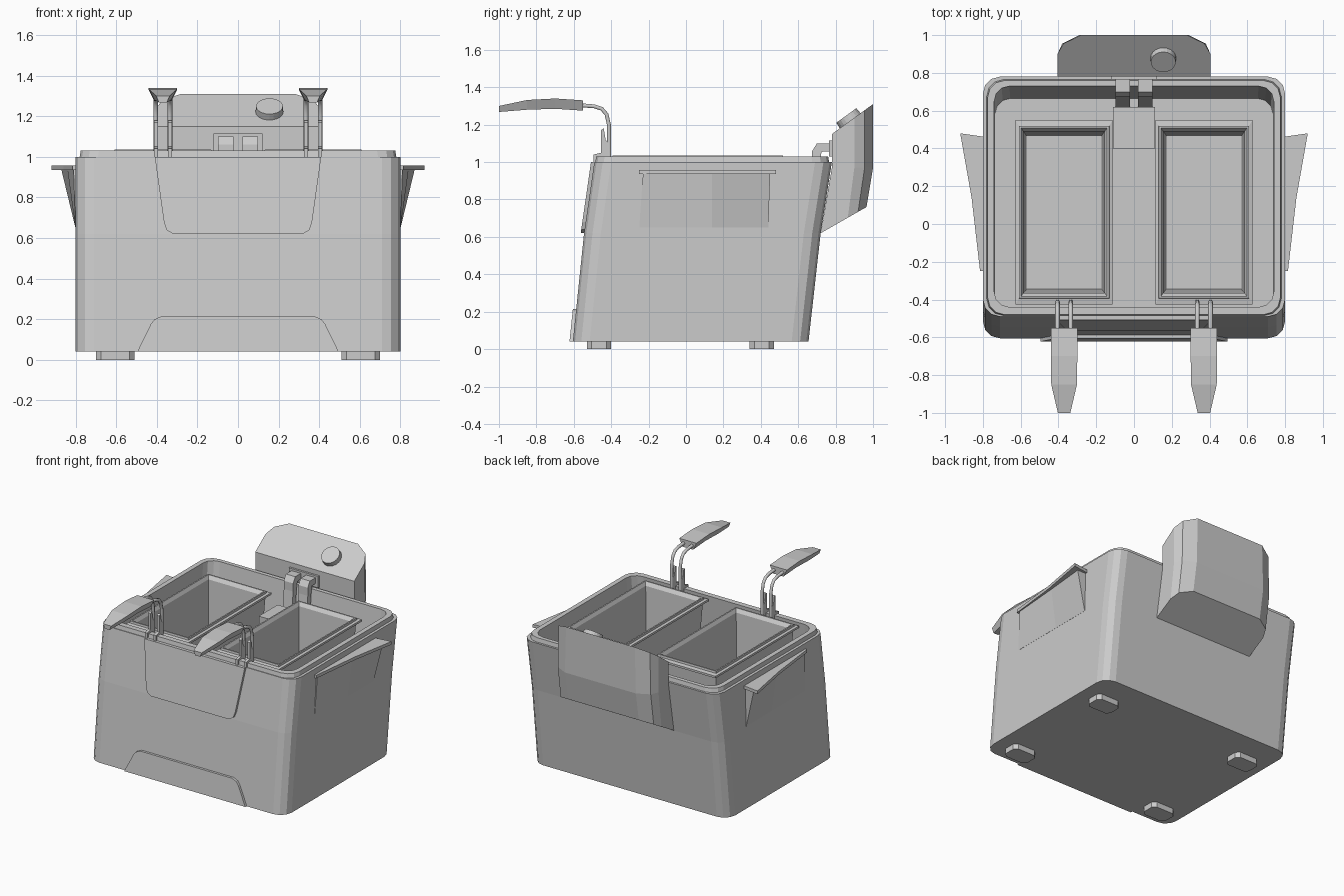
import bpy
import math
from mathutils import Matrix

if "Cube" in bpy.data.objects:
    bpy.data.objects.remove(bpy.data.objects["Cube"], do_unlink=True)

import bmesh

grey = bpy.data.materials.new("brushed_grey")
grey.use_nodes = True
grey.diffuse_color = (0.6, 0.6, 0.6, 1)
grey.node_tree.nodes["Principled BSDF"].inputs["Base Color"].default_value = (0.6, 0.6, 0.6, 1)


def finish(name, bm):
    bmesh.ops.recalc_face_normals(bm, faces=bm.faces)
    mesh = bpy.data.meshes.new(name)
    bm.to_mesh(mesh)
    bm.free()
    mesh.materials.append(grey)
    obj = bpy.data.objects.new(name, mesh)
    bpy.context.collection.objects.link(obj)
    return obj


def loft(name, rings):
    """Skin a list of equal-length rings and cap both ends."""
    bm = bmesh.new()
    rows = [[bm.verts.new(p) for p in ring] for ring in rings]
    n = len(rows[0])
    for a, b in zip(rows, rows[1:]):
        for i in range(n):
            j = (i + 1) % n
            bm.faces.new((a[i], a[j], b[j], b[i]))
    bm.faces.new(rows[0])
    bm.faces.new(rows[-1])
    return finish(name, bm)


def rounded(x0, x1, y0, y1, z, r, steps=3):
    """Rounded rectangle ring at height z."""
    ring = []
    corners = ((x1 - r, y1 - r), (x0 + r, y1 - r), (x0 + r, y0 + r), (x1 - r, y0 + r))
    for k, (cx, cy) in enumerate(corners):
        for i in range(steps + 1):
            a = math.pi / 2 * (k + i / steps)
            ring.append((cx + r * math.cos(a), cy + r * math.sin(a), z))
    return ring


def rect(x0, x1, y0, y1, z):
    return [(x0, y0, z), (x1, y0, z), (x1, y1, z), (x0, y1, z)]


def box(name, x0, x1, y0, y1, z0, z1):
    return loft(name, [rect(x0, x1, y0, y1, z0), rect(x0, x1, y0, y1, z1)])


def extrude_x(name, profile, x0, x1):
    return loft(name, [[(x, y, z) for y, z in profile] for x in (x0, x1)])


def front_y(z):
    """Front surface of the leaning body."""
    if z < 0.62:
        return -0.605 + (z - 0.04) * 0.06 / 0.58
    return -0.545 + (z - 0.62) * 0.055 / 0.38


# Leaning body with stepped rim and open oil tub
loft("body", [
    rounded(-0.8, 0.8, -0.605, 0.655, 0.04, 0.09),
    rounded(-0.8, 0.8, -0.545, 0.72, 0.62, 0.09),
    rounded(-0.8, 0.8, -0.49, 0.78, 1.0, 0.09),
    rounded(-0.78, 0.78, -0.485, 0.765, 1.0, 0.09),
    rounded(-0.775, 0.775, -0.48, 0.76, 1.03, 0.09),
    rounded(-0.74, 0.74, -0.44, 0.73, 1.03, 0.08),
    rounded(-0.735, 0.735, -0.5, 0.665, 0.45, 0.08),
])


# Raised panels on the front
def front_panel(name, half):
    outline = half + [(-x, z) for x, z in reversed(half)]
    loft(name, [[(x, front_y(z) - d, z) for x, z in outline] for d in (0.018, -0.005)])


front_panel("upper_front_panel", [(0.41, 1.0), (0.365, 0.68), (0.352, 0.64), (0.32, 0.62)])
front_panel("lower_front_panel", [(0.495, 0.042), (0.43, 0.175), (0.41, 0.2), (0.375, 0.215)])

# Heater housing between the baskets
box("heater_housing", -0.11, 0.11, 0.4, 0.62, 0.46, 0.9)

for s, side in ((1, "left"), (-1, "right")):
    c = 0.37 * s

    # Basket: outer wall, flange, lip and tapered inside
    def basket_ring(w, y0, y1, z):
        return rect(c - w, c + w, y0, y1, z)

    loft(side + "_basket", [
        basket_ring(0.21, -0.36, 0.48, 0.5),
        basket_ring(0.235, -0.39, 0.515, 1.0),
        basket_ring(0.257, -0.425, 0.55, 1.0),
        basket_ring(0.257, -0.425, 0.55, 1.015),
        basket_ring(0.24, -0.395, 0.52, 1.02),
        basket_ring(0.238, -0.393, 0.518, 1.035),
        basket_ring(0.228, -0.383, 0.508, 1.035),
        basket_ring(0.215, -0.365, 0.49, 1.01),
        basket_ring(0.198, -0.345, 0.465, 0.52),
    ])

    # Pair of bent rods and their clips
    for k in (-1, 1):
        x = c + 0.035 * k
        curve = bpy.data.curves.new(side + "_basket_rod", "CURVE")
        curve.dimensions = "3D"
        curve.bevel_depth = 0.012
        curve.bevel_resolution = 1
        curve.use_fill_caps = True
        path = [(-0.41, 0.98), (-0.412, 1.2), (-0.425, 1.255), (-0.45, 1.285),
                (-0.49, 1.298), (-0.58, 1.305)]
        line = curve.splines.new("POLY")
        line.points.add(len(path) - 1)
        for point, (y, z) in zip(line.points, path):
            point.co = (x, y, z, 1)
        curve.materials.append(grey)
        rod = bpy.data.objects.new(side + "_basket_rod", curve)
        bpy.context.collection.objects.link(rod)
        extrude_x(side + "_rod_clip",
                  [(-0.495, 1.0), (-0.495, 1.04), (-0.455, 1.05), (-0.455, 1.17),
                   (-0.44, 1.18), (-0.43, 1.12), (-0.41, 1.1), (-0.41, 1.0)],
                  x - 0.01, x + 0.01)

    # Tapered basket grip, wider on top
    stations = [(-0.55, 0.07, 1.275, 1.33), (-0.7, 0.07, 1.285, 1.34),
                (-0.85, 0.068, 1.28, 1.332), (-1.0, 0.033, 1.268, 1.3)]
    loft(side + "_basket_grip", [
        [(c - w, y, z1), (c + w, y, z1), (c + w * 0.6, y, z0), (c - w * 0.6, y, z0)]
        for y, w, z0, z1 in stations])

    # Side carrying handle: thin shelf over a wedge
    shelf = [(0.78, -0.25), (0.815, -0.25), (0.86, 0.14), (0.92, 0.48), (0.78, 0.46)]
    loft(side + "_handle_shelf", [[(x * s, y, z) for x, y in shelf] for z in (0.935, 0.958)])
    wedge_top = [(0.78, -0.23), (0.81, -0.23), (0.84, 0.14), (0.87, 0.45), (0.78, 0.45)]
    wedge_low = [(0.78, -0.25), (0.801, -0.25), (0.801, 0.14), (0.801, 0.44), (0.78, 0.44)]
    loft(side + "_handle_wedge", [[(x * s, y, 0.65) for x, y in wedge_low],
                                  [(x * s, y, 0.936) for x, y in wedge_top]])

    # Feet
    for end, y in (("front", -0.47), ("back", 0.4)):
        loft(side + "_" + end + "_foot",
             [rounded(c2 - 0.095, c2 + 0.095, y - 0.06, y + 0.07, z, 0.025, 1)
              for c2 in (0.605 * s,) for z in (0, 0.05)])

    # Hinge bracket hooking over the rim, running down the tub wall
    extrude_x(side + "_hinge_bracket",
              [(0.62, 0.46), (0.675, 1.0), (0.675, 1.06), (0.7, 1.1), (0.79, 1.1),
               (0.79, 1.06), (0.725, 1.055), (0.715, 1.0), (0.67, 0.46)],
              0.022 * s, 0.098 * s)

# Control box: chamfered rear corners, sloped top and bottom
half = [(0.405, 0.78), (0.405, 0.9), (0.38, 0.955), (0.29, 1.0)]
plan = half + [(-x, y) for x, y in reversed(half)]


def lean(y):
    return y - (0.06 if y < 0.8 else 0.035)


loft("control_box", [
    [(x, lean(y), 0.62 + 0.57 * (lean(y) - 0.72)) for x, y in plan],
    [(x, y, 0.97) for x, y in plan],
    [(x * (1 - 0.3 * max(0, y - 0.9)), y, 1.15 + 0.727 * (y - 0.78)) for x, y in plan],
])
box("hinge_plate", -0.12, 0.12, 0.765, 0.79, 1.03, 1.115)

# Control knob, square to the sloped top
bm = bmesh.new()
slope = Matrix.Translation((0.155, 0.875, 1.225)) @ Matrix.Rotation(math.atan(0.727), 4, "X")
bmesh.ops.create_cone(bm, cap_ends=True, segments=20, radius1=0.07, radius2=0.066,
                      depth=0.06, matrix=slope)
finish("control_knob", bm)
